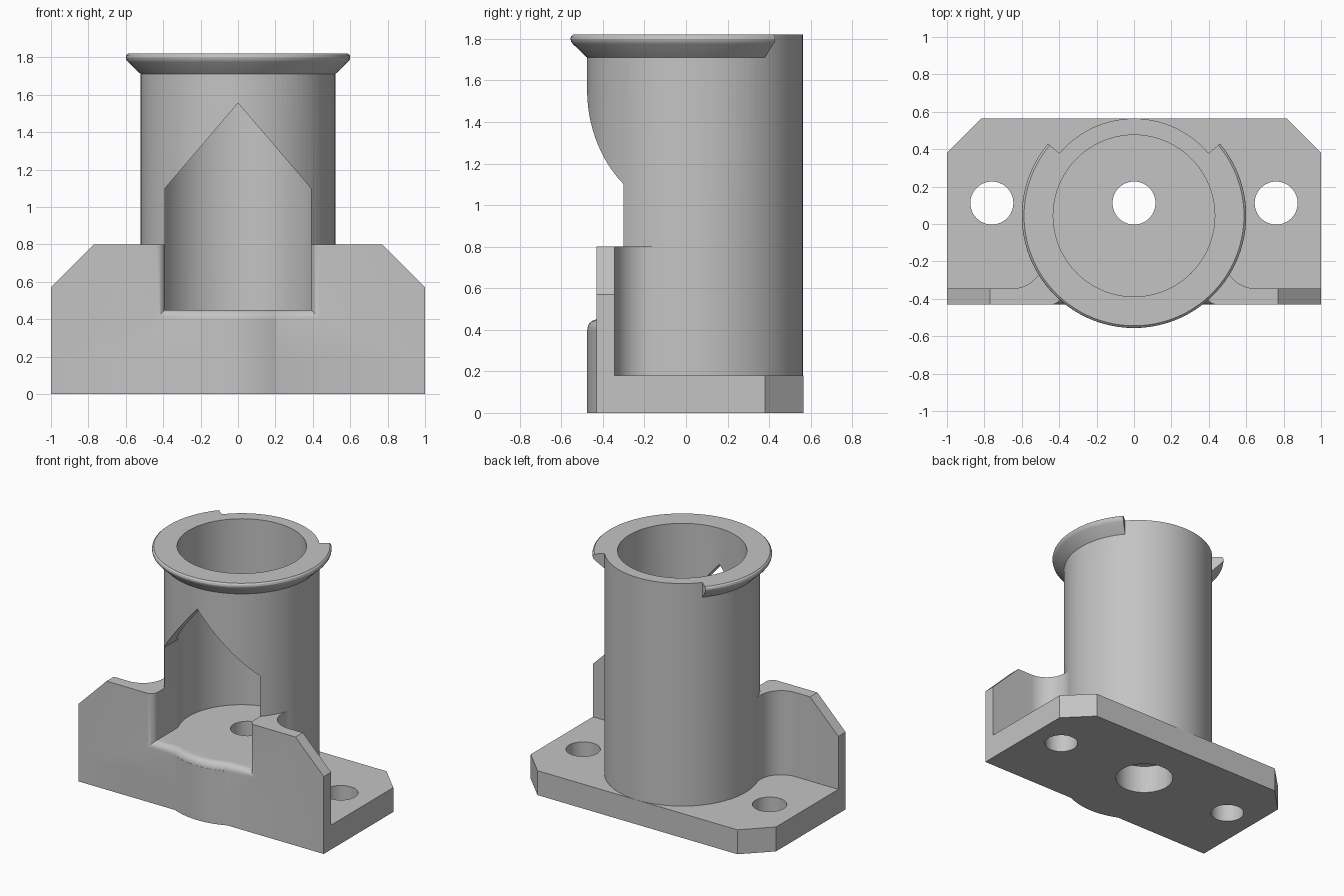
import bpy, bmesh
from math import sin, cos, pi, radians, atan2

cube = bpy.data.objects.get("Cube")
if cube:
    bpy.data.objects.remove(cube, do_unlink=True)

grey = bpy.data.materials.new("plain_grey")
grey.use_nodes = True
grey.diffuse_color = (0.55, 0.55, 0.55, 1)
grey.node_tree.nodes["Principled BSDF"].inputs["Base Color"].default_value = (0.55, 0.55, 0.55, 1)

CY = 0.044            # tube axis in y
R, BORE = 0.52, 0.432  # tube radii
FRONT, BACK, INNER = -0.43, 0.565, -0.345
FLOOR, WALL_TOP, TOP = 0.45, 0.8, 1.82
HOLE_Y = 0.112


def loft(name, loops):
    """Solid skinned through matching closed loops, capped at both ends."""
    bm = bmesh.new()
    rings = [[bm.verts.new(p) for p in loop] for loop in loops]
    n = len(rings[0])
    for a, b in zip(rings, rings[1:]):
        for i in range(n):
            j = (i + 1) % n
            bm.faces.new((a[i], a[j], b[j], b[i]))
    bm.faces.new(rings[0])
    bm.faces.new(rings[-1])
    bmesh.ops.recalc_face_normals(bm, faces=bm.faces)
    mesh = bpy.data.meshes.new(name)
    bm.to_mesh(mesh)
    bm.free()
    mesh.materials.append(grey)
    ob = bpy.data.objects.new(name, mesh)
    bpy.context.collection.objects.link(ob)
    return ob


def plan_prism(name, pts, z0, z1):
    return loft(name, [[(x, y, z) for x, y in pts] for z in (z0, z1)])


def ring(r, z, cx=0, cy=CY, n=96):
    return [(cx + r * cos(2 * pi * i / n), cy + r * sin(2 * pi * i / n), z) for i in range(n)]


def cylinder(name, r, z0, z1, cx=0, cy=CY, n=96):
    return loft(name, [ring(r, z0, cx, cy, n), ring(r, z1, cx, cy, n)])


def combine(target, other, operation):
    mod = target.modifiers.new(operation, "BOOLEAN")
    mod.operation, mod.solver, mod.object = operation, "EXACT", other
    bpy.context.view_layer.objects.active = target
    bpy.ops.object.modifier_apply(modifier=mod.name)
    bpy.data.objects.remove(other, do_unlink=True)


def mirrored(half):
    """Complete a right-hand outline with its mirror image in x."""
    return half + [(-x, y) for x, y in reversed(half)]


# Base plate with chamfered back corners
body = plan_prism("tube_mount", mirrored([(1, FRONT), (1, 0.38), (0.815, BACK)]), 0, 0.18)

# Front wall, with concave fillets running into the tube
tx = 0.65
h = CY - INNER
fr = (tx ** 2 + h ** 2 - R ** 2) / (2 * (R + h))
fy = INNER + fr
end = atan2(CY - fy, -tx) % (2 * pi)
start = 1.5 * pi
arc = [(tx + fr * cos(start + (end - start) * i / 16),
        fy + fr * sin(start + (end - start) * i / 16)) for i in range(17)]
wall = plan_prism("front_wall", mirrored([(1, FRONT), (1, INNER)] + arc + [(0.3, -0.1)]), 0, WALL_TOP)
chamfer = mirrored([(1.2, -0.1), (1.2, 0.37), (0.6, 0.97)])
combine(wall, loft("wall_outline", [[(x, y, z) for x, z in chamfer] for y in (-1, 1)]), "INTERSECT")
combine(body, wall, "UNION")

# Tube column
combine(body, cylinder("tube", R, 0, TOP), "UNION")

# Flared rim, open at the back
rim = [(0.475, 1.71), (R, 1.71), (0.588, 1.775), (0.597, 1.787), (0.6, 1.8),
       (0.597, 1.812), (0.588, TOP), (0.475, TOP)]
angles = [radians(140 + 260 * i / 72) for i in range(73)]
combine(body, loft("rim", [[(r * cos(a), CY + r * sin(a), z) for r, z in rim] for a in angles]), "UNION")

# Bore
combine(body, cylinder("bore", BORE, FLOOR, 2), "DIFFERENCE")


# Pointed front opening with a rounded outer edge
def opening(y, d):
    half = [(0.39 + d, FLOOR - d), (0.39 + d, 0.9), (0.39, 0.95), (0.39, 1.1)]
    outline = half + [(0, 1.555)] + [(-x, z) for x, z in reversed(half)]
    return [(x, y, z) for x, z in outline]


EDGE = 0.05
turns = [0.5 * pi * i / 8 for i in range(9)]
loops = [opening(-0.7, EDGE)]
loops += [opening(FRONT + EDGE * (1 - cos(a)), EDGE * (1 - sin(a))) for a in turns]
loops.append(opening(0, 0))
combine(body, loft("front_opening", loops), "DIFFERENCE")

# Rounded lip that bulges out below the opening
lip = [ring(R - 0.001, 0.1)]
lip += [ring(R - 0.001 - EDGE * (1 - cos(a)), FLOOR - EDGE * (1 - sin(a))) for a in turns]
combine(body, loft("front_lip", lip), "UNION")

# Bolt holes and the counterbore underneath
for x in (-0.76, 0, 0.76):
    combine(body, cylinder("bolt_hole", 0.115, -0.1, 0.6, x, HOLE_Y, 48), "DIFFERENCE")
combine(body, cylinder("counterbore", 0.2, -0.1, 0.21, 0, HOLE_Y, 64), "DIFFERENCE")

# Smooth curved faces, keep edges sharp
bpy.ops.object.select_all(action="DESELECT")
body.select_set(True)
bpy.context.view_layer.objects.active = body
bpy.ops.object.shade_smooth_by_angle(angle=radians(25))
